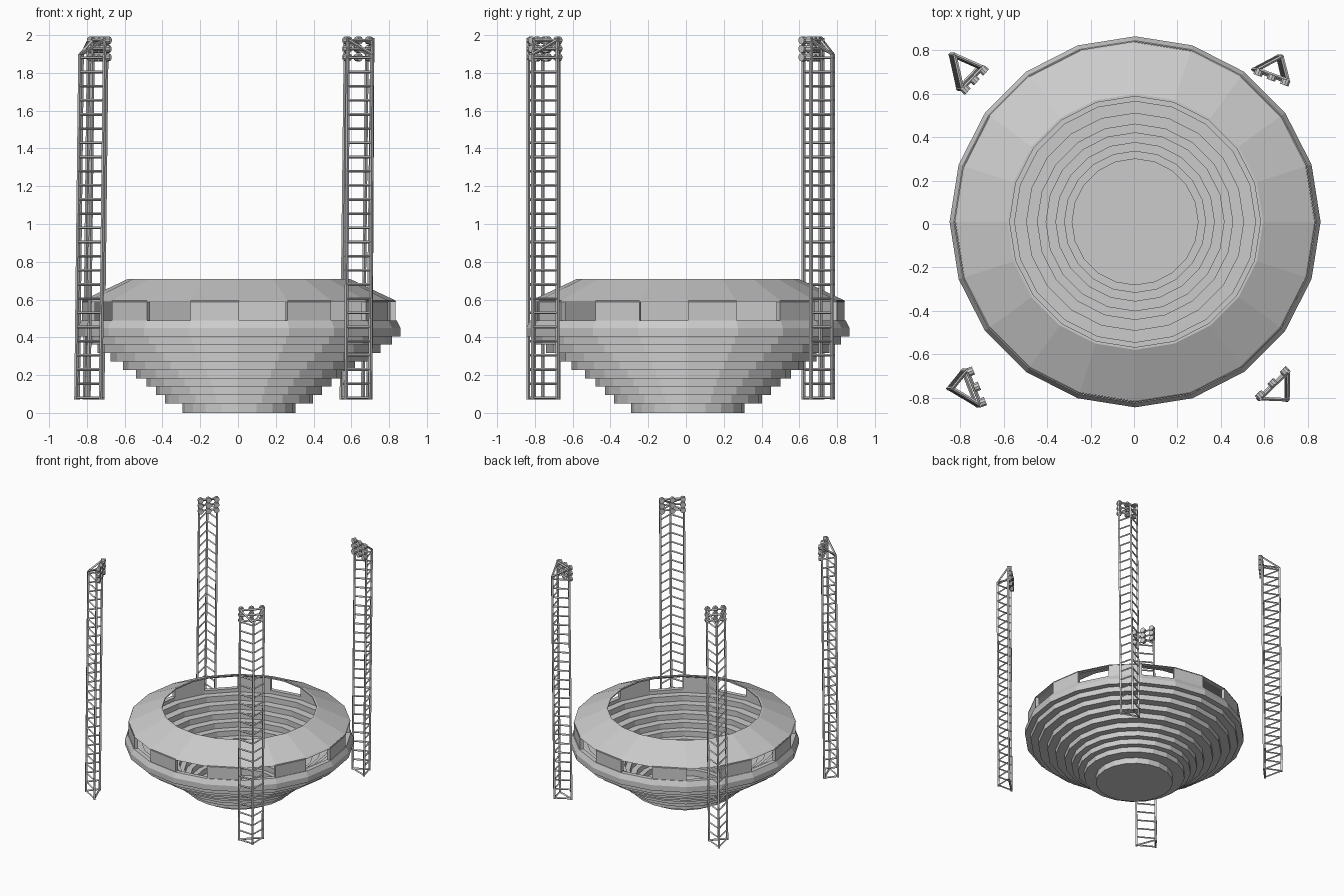
import bpy, bmesh, math
from mathutils import Vector, Matrix

if "Cube" in bpy.data.objects:
    bpy.data.objects.remove(bpy.data.objects["Cube"])

SIDES = 20
CENTRE = Vector((0.005, 0.01, 0))


def finish(bm, name):
    bmesh.ops.remove_doubles(bm, verts=bm.verts, dist=1e-5)
    bmesh.ops.recalc_face_normals(bm, faces=bm.faces)
    me = bpy.data.meshes.new(name)
    bm.to_mesh(me)
    bm.free()
    ob = bpy.data.objects.new(name, me)
    bpy.context.collection.objects.link(ob)
    return ob


def sweep(bm, profile, first, count):
    """Turn a closed (radius, z) profile about the bowl's axis over some of its sides."""
    rings = []
    for i in range(first, first + count + 1):
        a = math.tau * i / SIDES
        rings.append([bm.verts.new(CENTRE + Vector((r * math.cos(a), r * math.sin(a), z)))
                      for r, z in profile])
    n = len(profile)
    for a, b in zip(rings, rings[1:]):
        for j in range(n):
            k = (j + 1) % n
            if profile[j][0] or profile[k][0]:
                bm.faces.new((a[j], b[j], b[k], a[k]))
    if count < SIDES:
        bm.faces.new(rings[0])
        bm.faces.new(rings[-1])


# Stepped bowl: risers outside, seating tiers inside
outer = [.30, .345, .392, .44, .49, .545, .615, .68, .75, .81, .855]
inner = [.29, .325, .365, .41, .45, .50, .555, .615, .68, .745, .80]
levels = [0, .018] + [.05 + .0444 * k for k in range(9)]
levels = [0] + levels[2:] + [.45]
outer = [.30] + outer[2:]
inner = [.29] + inner[1:10]
profile = [(0, 0)]
for k, r in enumerate(outer):
    profile += [(r, levels[k]), (r, levels[k + 1])]
profile += [(.835, .49), (.80, .49)]
for k in reversed(range(len(inner))):
    top = levels[k + 1] + .012
    nxt = inner[k + 1] if k + 1 < len(inner) else .80
    profile += [(nxt, top), (inner[k], top)]
profile += [(inner[0], .012), (0, .012)]
bm = bmesh.new()
sweep(bm, profile, 0, SIDES)
finish(bm, "stepped_bowl")

# Wall panels on every second side, leaving openings between
bm = bmesh.new()
for side in range(0, SIDES, 2):
    sweep(bm, [(.83, .485), (.83, .595), (.80, .60), (.80, .485)], side, 1)
finish(bm, "wall_panels")

# Sloping ring roof
bm = bmesh.new()
sweep(bm, [(.832, .588), (.825, .597), (.59, .708), (.578, .708), (.578, .698), (.80, .588)], 0, SIDES)
finish(bm, "ring_roof")


def bar(bm, a, b, radius=.008, sides=4):
    d = b - a
    m = Matrix.Translation((a + b) / 2) @ d.to_track_quat('Z', 'Y').to_matrix().to_4x4()
    bmesh.ops.create_cone(bm, cap_ends=True, segments=sides, radius1=radius, radius2=radius,
                          depth=d.length, matrix=m)


# Light towers: two lamp-side legs, a shorter back leg, and lean towards +x
towers = {
    "front_right": ((.582, -.805), (.712, -.68), (.71, -.81), .01),
    "back_right": ((.570, .712), (.71, .662), (.683, .772), .022),
    "back_left": ((-.79, .622), (-.695, .722), (-.825, .78), .022),
    "front_left": ((-.768, -.675), (-.705, -.835), (-.835, -.758), .022),
}
LOW, HIGH, BACK_TOP = .08, 1.985, 1.90
for name, (p, q, back, lean) in towers.items():
    def at(leg, z):
        return Vector((leg[0] - lean * (HIGH - z) / (HIGH - LOW), leg[1], z))

    # Legs and rungs
    bm = bmesh.new()
    for leg in (p, q):
        bar(bm, at(leg, LOW - .008), at(leg, HIGH), .010)
        bar(bm, at(leg, HIGH - .01), at(back, BACK_TOP))
    bar(bm, at(back, LOW - .008), at(back, BACK_TOP), .010)
    for i in range(25):
        z = LOW + .075 * i
        for leg in (p, q):
            bar(bm, at(leg, z), at(back, z), .007)
    bar(bm, at(p, LOW), at(q, LOW))

    # Lamp rails
    rows = (1.882, 1.927, 1.972)
    for z in rows:
        bar(bm, at(p, z), at(q, z))
    finish(bm, name + "_tower")

    # Three by three bank of lamps facing the bowl
    bm = bmesh.new()
    along = at(q, HIGH) - at(p, HIGH)
    face = Vector((-along.y, along.x, 0)).normalized()
    if face.dot(at(p, HIGH) - at(back, HIGH)) < 0:
        face = -face
    for z in rows:
        for t in (.06, .5, .94):
            c = at(p, z).lerp(at(q, z), t)
            bar(bm, c, c + face * .026, .021, 10)
    finish(bm, name + "_lamps")
